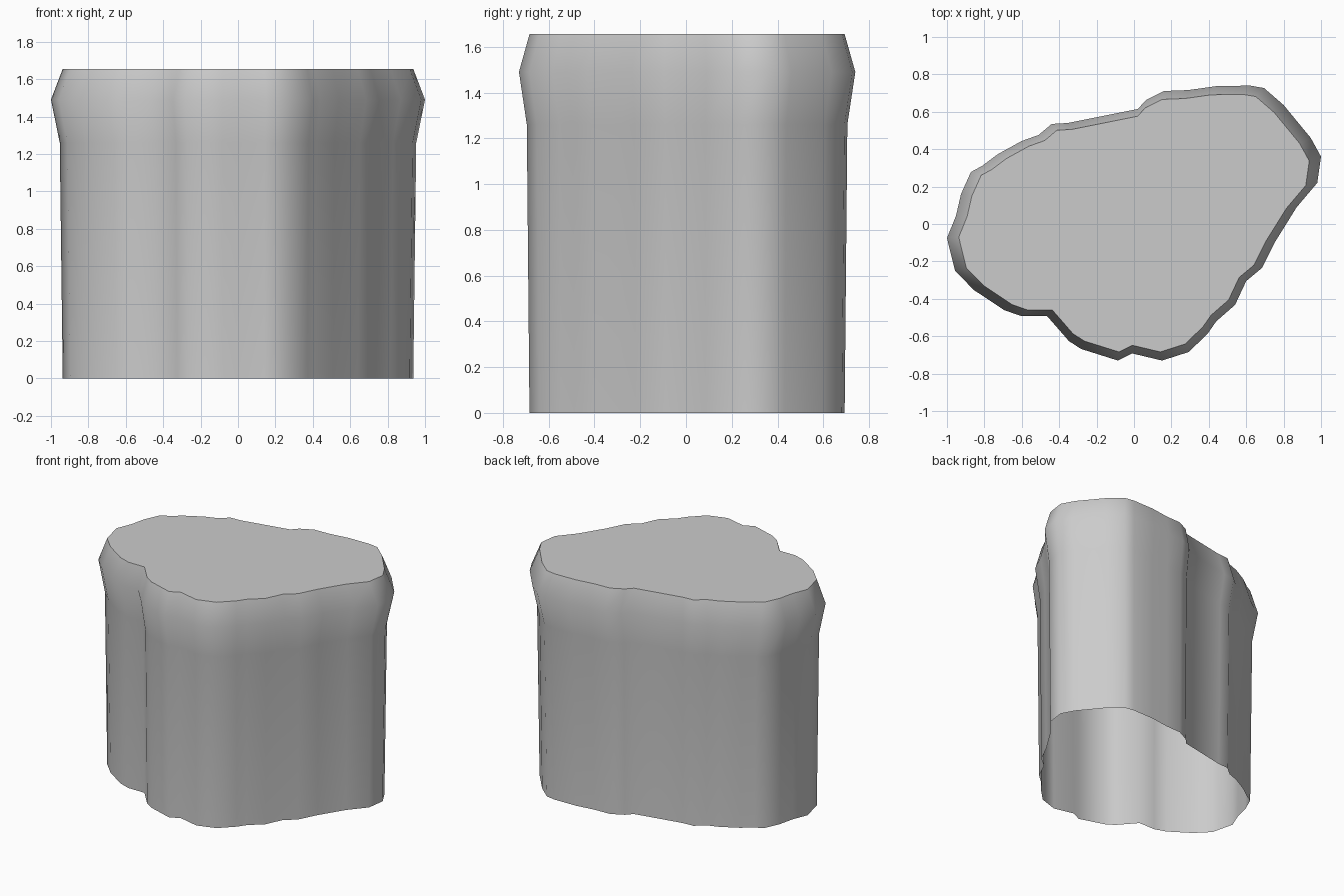
import bpy
import bmesh
import math

default_cube = bpy.data.objects.get("Cube")
if default_cube:
    bpy.data.objects.remove(default_cube, do_unlink=True)


def make_material(name, colour):
    material = bpy.data.materials.new(name)
    material.use_nodes = True
    material.diffuse_color = colour
    material.node_tree.nodes["Principled BSDF"].inputs["Base Color"].default_value = colour
    return material


def stacked_rings(bm, outline, profile):
    """Scale the outline at each profile height and bridge neighbouring rings."""
    rings = [[bm.verts.new((x * scale, y * scale, z)) for x, y in outline]
             for z, scale in profile]
    count = len(outline)
    for lower, upper in zip(rings, rings[1:]):
        for i in range(count):
            j = (i + 1) % count
            bm.faces.new((lower[i], lower[j], upper[j], upper[i]))
    return rings


# Widest outline of the rock, anticlockwise from the left end
outline = [
    (1, .36), (.945, .46), (.8, .636), (.695, .727), (.62, .74), (.44, .737),
    (.29, .716), (.16, .711), (.065, .663), (.02, .615), (-.353, .54),
    (-.44, .535), (-.51, .476), (-.6, .444), (-.727, .374), (-.813, .31),
    (-.872, .278), (-.925, .16), (-.952, .043), (-1, -.075), (-.957, -.25),
    (-.856, -.353), (-.695, -.46), (-.604, -.492), (-.465, -.492),
    (-.348, -.626), (-.283, -.668), (-.086, -.73), (-.01, -.692), (.15, -.73),
    (.294, -.684), (.396, -.583), (.44, -.52), (.54, -.433), (.6, -.305),
    (.684, -.235), (.754, -.096), (.87, .09), (.98, .22),
]

# Height and scale: straight wall, flared shoulder, drawn-in rim
profile = [(0, .937), (1.26, .953), (1.49, 1), (1.655, .937)]

# Open-bottomed rock wall closed by a flat plateau
bm = bmesh.new()
rings = stacked_rings(bm, outline, profile)
bm.faces.new(rings[-1])
mesh = bpy.data.meshes.new("rock_plateau")
bm.to_mesh(mesh)
bm.free()

rock = bpy.data.objects.new("rock_plateau", mesh)
bpy.context.collection.objects.link(rock)
mesh.materials.append(make_material("stone grey", (.6, .6, .6, 1)))

# Smooth walls with a crisp plateau rim
bpy.ops.object.select_all(action='DESELECT')
rock.select_set(True)
bpy.context.view_layer.objects.active = rock
bpy.ops.object.shade_smooth_by_angle(angle=math.radians(60))
